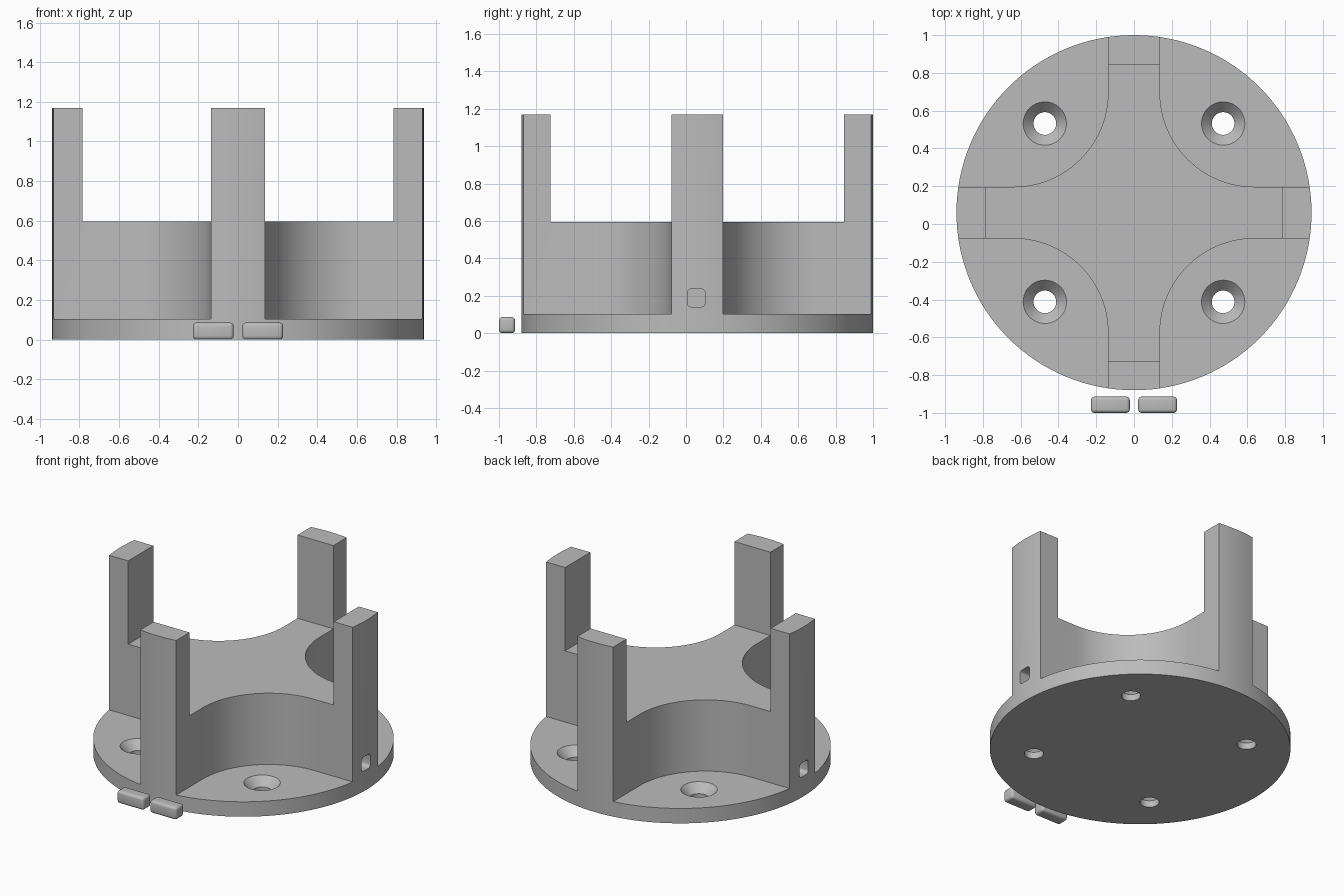
import bpy, bmesh
from math import cos, sin, pi
from mathutils import Matrix

cube = bpy.data.objects.get("Cube")
if cube:
    bpy.data.objects.remove(cube, do_unlink=True)

CY = 0.06            # centre of the round holder
R = 0.94             # plate radius
H = 1.17             # full height
PLATE, DECK = 0.103, 0.595
ARM, FILLET = 0.137, 0.5
COLUMN_IN = 0.785    # inner face of the columns

grey = bpy.data.materials.new("light grey plastic")
colour = (0.5, 0.5, 0.5, 1)
grey.diffuse_color = colour
grey.use_nodes = True
grey.node_tree.nodes["Principled BSDF"].inputs["Base Color"].default_value = colour


def add(name, bm):
    bmesh.ops.recalc_face_normals(bm, faces=bm.faces)
    me = bpy.data.meshes.new(name)
    bm.to_mesh(me)
    bm.free()
    ob = bpy.data.objects.new(name, me)
    bpy.context.collection.objects.link(ob)
    me.materials.append(grey)
    return ob


def prism(name, pts, z0, z1):
    bm = bmesh.new()
    face = bm.faces.new([bm.verts.new((x, y + CY, z0)) for x, y in pts])
    top = bmesh.ops.extrude_face_region(bm, geom=[face])["geom"]
    bmesh.ops.translate(bm, vec=(0, 0, z1 - z0),
                        verts=[v for v in top if isinstance(v, bmesh.types.BMVert)])
    return add(name, bm)


def cone(name, x, y, r0, r1, z0, z1, seg=48):
    bm = bmesh.new()
    bmesh.ops.create_cone(bm, cap_ends=True, segments=seg, radius1=r0, radius2=r1,
                          depth=z1 - z0,
                          matrix=Matrix.Translation((x, y + CY, (z0 + z1) / 2)))
    return add(name, bm)


def rounded_box(name, centre, size, radius, along_x_only=False):
    bm = bmesh.new()
    bmesh.ops.create_cube(bm, size=1)
    bmesh.ops.scale(bm, vec=size, verts=bm.verts)
    edges = [e for e in bm.edges if not along_x_only
             or abs(e.verts[0].co.x - e.verts[1].co.x) > 0.01]
    bmesh.ops.bevel(bm, geom=edges, offset=radius, segments=4, profile=0.5, affect='EDGES')
    bmesh.ops.translate(bm, vec=centre, verts=bm.verts)
    return add(name, bm)


def smooth(ob):
    bpy.ops.object.select_all(action='DESELECT')
    ob.select_set(True)
    bpy.context.view_layer.objects.active = ob
    bpy.ops.object.shade_smooth_by_angle(angle=pi / 6)


# Solid drum that the whole holder is carved from
holder = cone("holder_body", 0, 0, R, R, 0, H, 128)
cutters = []

# Four scooped corners leave a cross with rounded inside corners
c = ARM + FILLET
scoop = [(2, ARM)]
scoop += [(c - FILLET * sin(a), c - FILLET * cos(a))
          for a in (pi / 2 * i / 24 for i in range(25))]
scoop += [(ARM, 2), (2, 2)]
for sx in (-1, 1):
    for sy in (-1, 1):
        cutters.append(prism("corner_cutter", [(sx * x, sy * y) for x, y in scoop], PLATE, 2))

# Square well above the deck leaves four upright columns
w = COLUMN_IN
cutters.append(prism("well_cutter", [(-w, -w), (w, -w), (w, w), (-w, w)], DECK, 2))

# Countersunk screw holes
for sx in (-1, 1):
    for sy in (-1, 1):
        x, y = 0.472 * sx, 0.472 * sy
        cutters.append(cone("hole_cutter", x, y, 0.06, 0.06, -0.1, 0.3))
        cutters.append(cone("countersink_cutter", x, y, 0.06, 0.126, 0.045, 0.115))

# Blind pockets in the side arms
for sx in (-1, 1):
    cutters.append(rounded_box("pocket_cutter", (sx * 0.9, CY - 0.005, 0.188),
                               (0.36, 0.096, 0.096), 0.022, True))

for cutter in cutters:
    cutter.hide_render = True
    mod = holder.modifiers.new("cut", 'BOOLEAN')
    mod.operation = 'DIFFERENCE'
    mod.solver = 'EXACT'
    mod.object = cutter

deps = bpy.context.evaluated_depsgraph_get()
carved = bpy.data.meshes.new_from_object(holder.evaluated_get(deps))
holder.modifiers.clear()
holder.data = carved
for cutter in cutters:
    bpy.data.objects.remove(cutter, do_unlink=True)
smooth(holder)

# Loose pegs lying in front of the plate
for side, sx in (("right", -1), ("left", 1)):
    peg = rounded_box(side + "_peg", (sx * 0.125, -0.957, 0.043),
                      (0.205, 0.086, 0.086), 0.018)
    smooth(peg)
